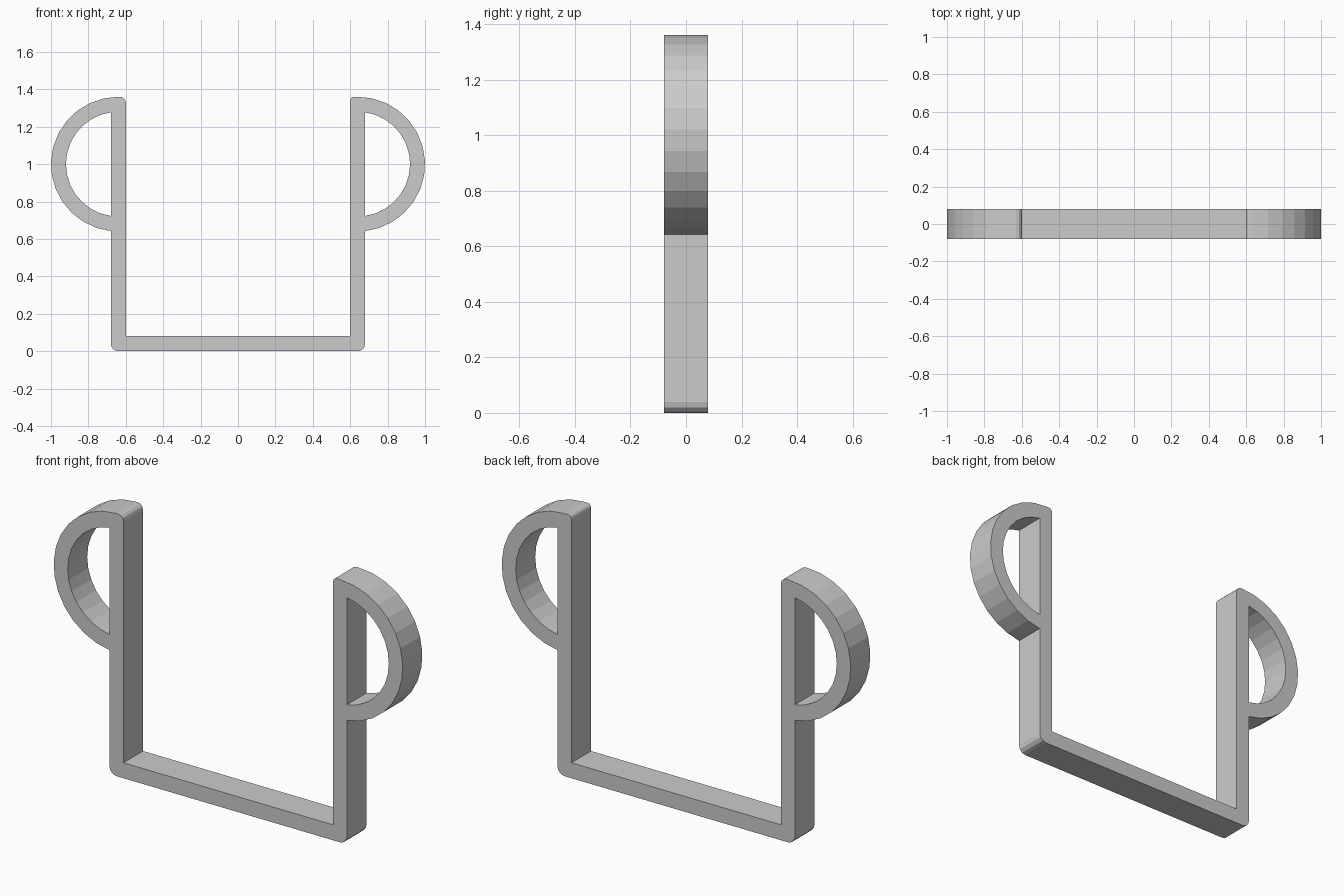
import bpy
from math import sin, cos, pi, asin, acos

cube = bpy.data.objects.get("Cube")
if cube:
    bpy.data.objects.remove(cube, do_unlink=True)

IN, OUT = 0.60, 0.68           # inner and outer sides of the posts
HEIGHT, BAR, HALF_DEPTH = 1.36, 0.08, 0.08
CX, CZ, R_OUT, R_IN = 0.64, 1.0, 0.36, 0.28   # side loops
STEPS = 14


def arc(cx, cz, r, start, end, steps):
    return [(cx + r * cos(start + (end - start) * i / steps),
             cz + r * sin(start + (end - start) * i / steps))
            for i in range(steps + 1)]


def half_outline(top_round):
    """Outer edge of the +x half, from bottom centre round to the inner floor."""
    r = 0.04
    low = -acos((OUT - CX) / R_OUT)
    pts = arc(OUT - r, r, r, -pi / 2, 0, 3)
    pts += arc(CX, CZ, R_OUT, low, pi / 2, STEPS)
    pts += arc(IN + top_round, HEIGHT - top_round, top_round, pi / 2, pi, 3)
    return pts + [(IN, BAR)]


def flip(points):
    return [(-x, z) for x, z in reversed(points)]


# Bracket profile: U-shaped bar with a half-round loop on each side
outline = half_outline(0.02) + flip(half_outline(0.03))
limit = acos((OUT - CX) / R_IN)
hole = arc(CX, CZ, R_IN, -limit, limit, STEPS)

curve = bpy.data.curves.new("bracket", "CURVE")
curve.dimensions = "2D"
curve.fill_mode = "BOTH"
curve.extrude = HALF_DEPTH
for points in (outline, hole, flip(hole)):
    spline = curve.splines.new("POLY")
    spline.points.add(len(points) - 1)
    for p, (x, z) in zip(spline.points, points):
        p.co = (x, z, 0, 1)
    spline.use_cyclic_u = True

# Stand the profile upright and turn it into a solid mesh
bracket = bpy.data.objects.new("bracket", curve)
bpy.context.collection.objects.link(bracket)
bracket.rotation_euler.x = pi / 2
bpy.ops.object.select_all(action="DESELECT")
bracket.select_set(True)
bpy.context.view_layer.objects.active = bracket
bpy.ops.object.convert(target="MESH")
bpy.ops.object.transform_apply(location=False, rotation=True, scale=False)
bpy.ops.object.shade_flat()

# Plain light grey
grey = bpy.data.materials.new("light_grey")
grey.use_nodes = True
colour = (0.6, 0.6, 0.6, 1)
grey.diffuse_color = colour
grey.node_tree.nodes["Principled BSDF"].inputs["Base Color"].default_value = colour
bracket.data.materials.clear()
bracket.data.materials.append(grey)
